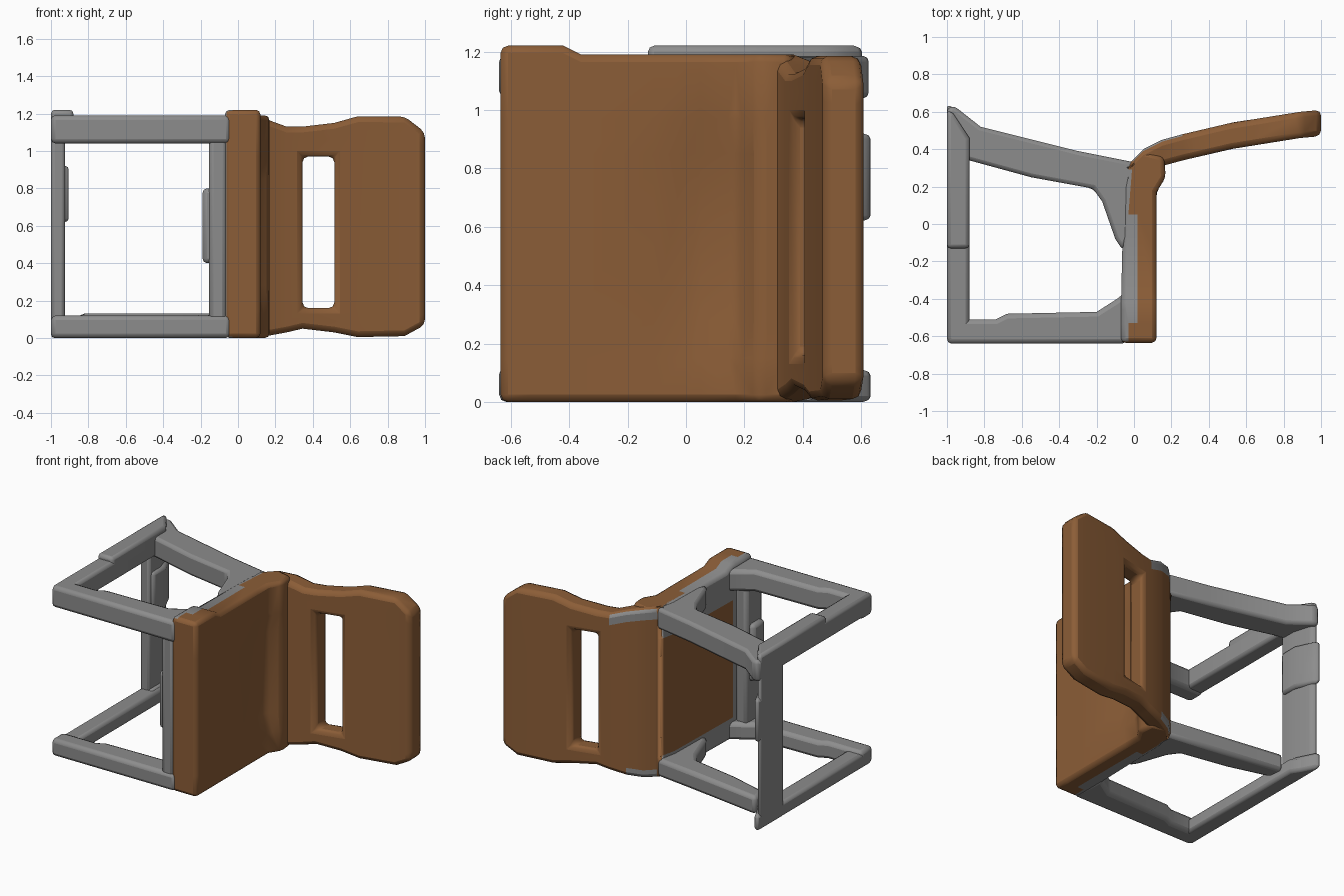
import bpy
import bmesh

cube = bpy.data.objects.get("Cube")
if cube:
    bpy.data.objects.remove(cube, do_unlink=True)


def make_material(name, rgb):
    mat = bpy.data.materials.new(name)
    mat.use_nodes = True
    color = (*rgb, 1)
    mat.diffuse_color = color
    mat.node_tree.nodes["Principled BSDF"].inputs["Base Color"].default_value = color
    return mat


BROWN = make_material("brown wood", (0.26, 0.11, 0.038))
GREY = make_material("grey metal", (0.265, 0.265, 0.265))


def prism_mesh(outline, low, high):
    """Extrude a plan outline from one height to another."""
    bm = bmesh.new()
    base = bm.faces.new([bm.verts.new((x, y, low)) for x, y in outline])
    new = bmesh.ops.extrude_face_region(bm, geom=[base])["geom"]
    verts = [v for v in new if isinstance(v, bmesh.types.BMVert)]
    bmesh.ops.translate(bm, verts=verts, vec=(0, 0, high - low))
    bmesh.ops.recalc_face_normals(bm, faces=bm.faces)
    return bm


def finish(name, bm, materials, bevel=0.025):
    """Turn a bmesh into an object with softened edges."""
    mesh = bpy.data.meshes.new(name)
    bm.to_mesh(mesh)
    bm.free()
    for mat in materials:
        mesh.materials.append(mat)
    obj = bpy.data.objects.new(name, mesh)
    bpy.context.collection.objects.link(obj)
    mod = obj.modifiers.new("soft edges", "BEVEL")
    mod.width = bevel
    mod.segments = 2
    mod.limit_method = "ANGLE"
    mod.angle_limit = 0.6
    bpy.ops.object.select_all(action="DESELECT")
    obj.select_set(True)
    bpy.context.view_layer.objects.active = obj
    bpy.ops.object.shade_smooth_by_angle(angle=0.7)


def bar(name, outline, low, high):
    finish(name, prism_mesh(outline, low, high), [GREY])


def box(x0, x1, y0, y1):
    return [(x0, y0), (x1, y0), (x1, y1), (x0, y1)]


def foot_corner(y0, reach_x, reach_y):
    """Outline at the left edge with its rear corner cut at a slant."""
    return [(-1, y0), (reach_x, y0), (reach_x, reach_y - 0.15),
            (-0.965, reach_y - 0.02), (-1, reach_y)]


# Seat slab standing on its side, with a shallow dish and a grey rim
bm = prism_mesh([(-0.07, -0.635), (0.12, -0.635), (0.12, -0.11), (0.12, 0),
                 (0.12, 0.17), (0.17, 0.25), (0.16, 0.36), (0.05, 0.39),
                 (-0.03, 0.32), (-0.055, 0.2), (-0.07, -0.46)], 0, 1.19)
cuts = [((0, 0, z), (0, 0, 1)) for z in (0.15, 0.28, 0.85, 0.97)]
cuts += [((x, 0, 0), (1, 0, 0)) for x in (-0.03, 0.02)]
cuts += [((0, y, 0), (0, 1, 0)) for y in (-0.53, -0.42, -0.36, 0.05)]
for point, normal in cuts:
    bmesh.ops.bisect_plane(bm, geom=bm.verts[:] + bm.edges[:] + bm.faces[:],
                           plane_co=point, plane_no=normal)
for v in bm.verts:
    if v.co.x > 0.11 and -0.01 < v.co.y < 0.2 and 0.25 < v.co.z < 0.9:
        v.co.x -= 0.03
    if v.co.z > 1.1 and v.co.y < -0.4:
        v.co.z = 1.22
bm.normal_update()
for f in bm.faces:
    c = f.calc_center_median()
    cap_limit = 0.02 if -0.53 < c.y < 0.05 else -0.03
    cap = abs(f.normal.z) > 0.7 and c.x < cap_limit
    under = f.normal.x < -0.7 and (c.y < -0.42 or not 0.15 < c.z < 0.97)
    f.material_index = int(cap or under)
finish("seat", bm, [BROWN, GREY])

# Curved backrest: a sheet with a slot, thickened straight towards the front
stations = [(-0.03, 0.32, 0, 1.19), (0.05, 0.40, 0, 1.19),
            (0.15, 0.45, 0.01, 1.17), (0.26, 0.48, 0.03, 1.13),
            (0.345, 0.50, 0.05, 1.13), (0.515, 0.54, 0.03, 1.15),
            (0.64, 0.56, 0.005, 1.185), (0.89, 0.60, 0.01, 1.185),
            (1.0, 0.61, 0.07, 1.10)]
bm = bmesh.new()
columns = [[bm.verts.new((x, y, z)) for z in (lo, lo + 0.06, 0.16, 0.97, hi - 0.08, hi)]
           for x, y, lo, hi in stations]
for left, right in zip(columns, columns[1:]):
    for row in range(5):
        slot = row == 2 and 0.33 < left[0].co.x < 0.4
        if not slot:
            bm.faces.new([left[row], right[row], right[row + 1], left[row + 1]])
new = bmesh.ops.extrude_face_region(bm, geom=bm.faces[:], use_keep_orig=True)["geom"]
bmesh.ops.translate(bm, verts=[v for v in new if isinstance(v, bmesh.types.BMVert)],
                    vec=(0, -0.14, 0))
bmesh.ops.recalc_face_normals(bm, faces=bm.faces)
bm.normal_update()
for f in bm.faces:
    c = f.calc_center_median()
    high_patch = c.z > 1.06 and c.x < 0.25
    low_patch = c.z < 0.07 and c.x < 0.12
    f.material_index = int(f.normal.y > 0.4 and (high_patch or low_patch))
finish("backrest", bm, [BROWN, GREY], 0.03)

# Front legs, one on each side of the chair
for side, low, high in (("lower", 0, 0.12), ("upper", 1.04, 1.19)):
    bar(side + "_front_leg",
        [(-1, -0.64), (-0.04, -0.64), (-0.04, -0.36), (-0.09, -0.4),
         (-0.2, -0.47), (-0.68, -0.48), (-0.74, -0.51), (-1, -0.51)], low, high)

# Foot rails joining the front and rear feet
bar("lower_foot_rail", foot_corner(-0.63, -0.88, 0.62), 0, 0.1)
bar("upper_foot_rail", foot_corner(-0.63, -0.88, 0.62), 1.05, 1.19)
bar("upper_foot_rail_ridge", foot_corner(-0.13, -0.88, 0.61), 1.12, 1.22)

# Slanted rear legs, the lower one stopping short of its foot
hub = [(0, 0.33), (0.03, 0.05), (-0.06, -0.14), (-0.1, -0.08),
       (-0.17, 0.12), (-0.22, 0.19), (-0.55, 0.25)]
bar("upper_rear_leg", [(-0.88, 0.34), (-1, 0.36), (-1, 0.62), (-0.96, 0.63),
                       (-0.82, 0.52), (-0.3, 0.39)] + hub, 1.04, 1.185)
bar("lower_rear_leg", [(-0.84, 0.33), (-0.85, 0.45), (-0.3, 0.37)] + hub, 0.005, 0.13)

# Cross post between the rear feet, with its swollen parts
bar("rear_foot_post", foot_corner(0.34, -0.925, 0.61), 0, 1.15)
bar("rear_foot_post_middle", foot_corner(0.36, -0.905, 0.64), 0.62, 0.92)
bar("rear_foot_post_base", foot_corner(0.34, -0.9, 0.64), 0, 0.11)

# Grey cross rail under the front edge of the seat
bar("seat_front_rail", box(-0.155, -0.06, -0.63, -0.45), 0.05, 1.15)
bar("seat_front_rail_middle", box(-0.19, -0.07, -0.61, -0.48), 0.4, 0.8)
